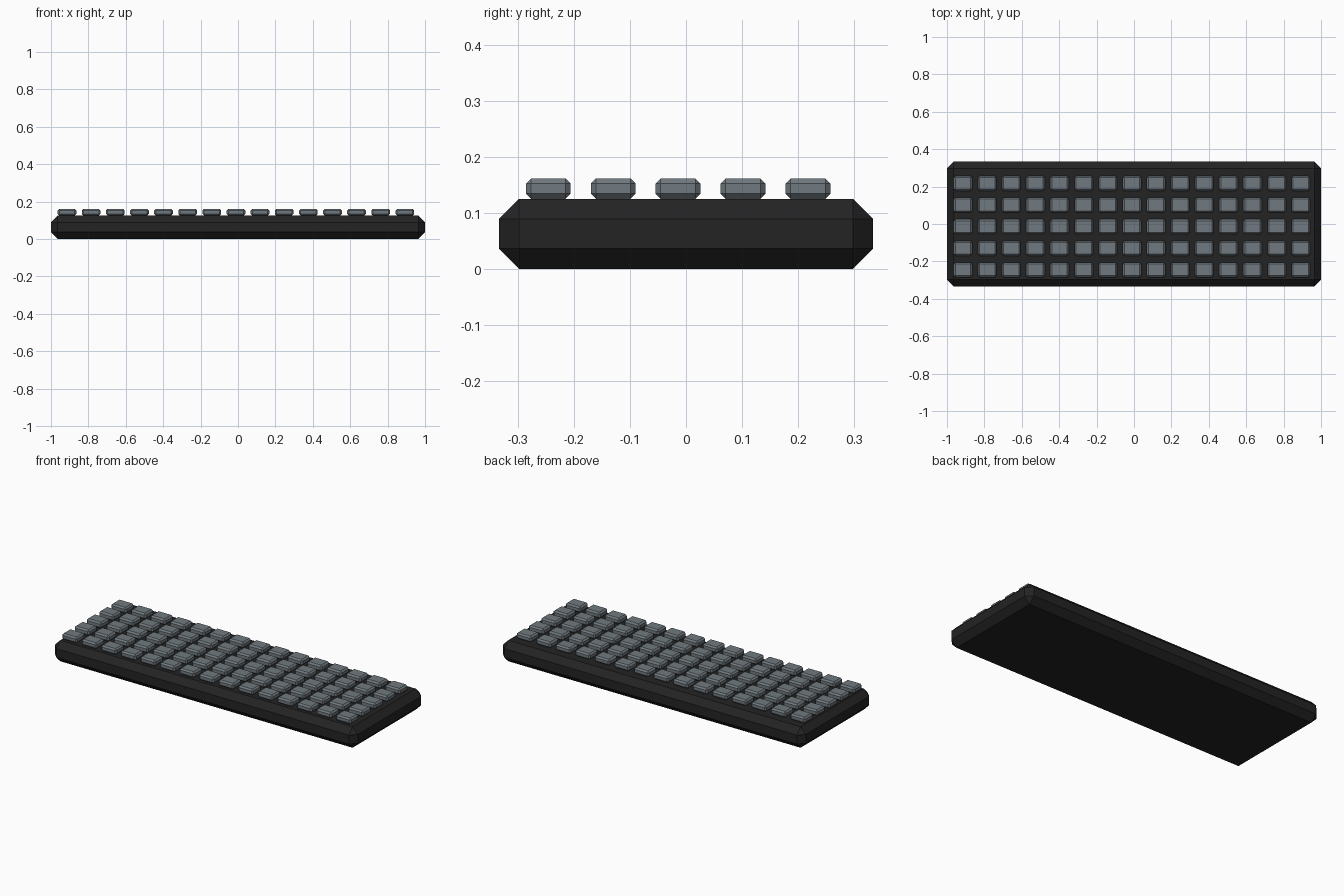
import bpy, bmesh
from mathutils import Matrix, Vector

if "Cube" in bpy.data.objects:
    bpy.data.objects.remove(bpy.data.objects["Cube"])


def material(name, rgb):
    m = bpy.data.materials.new(name)
    m.diffuse_color = (*rgb, 1.0)
    m.use_nodes = True
    m.node_tree.nodes["Principled BSDF"].inputs["Base Color"].default_value = m.diffuse_color
    return m


def chamfered_box(size, centre, chamfer):
    """Box mesh with every edge cut by a single flat chamfer."""
    bm = bmesh.new()
    mat = Matrix.Translation(centre) @ Matrix.Diagonal((*size, 1.0))
    bmesh.ops.create_cube(bm, size=1.0, matrix=mat)
    bmesh.ops.bevel(bm, geom=bm.edges[:], offset=chamfer, offset_type='OFFSET',
                    segments=1, affect='EDGES', clamp_overlap=True)
    return bm


def make_mesh(name, bm, mat):
    me = bpy.data.meshes.new(name)
    bm.to_mesh(me)
    bm.free()
    me.materials.append(mat)
    return me


def place(name, me, loc=(0, 0, 0)):
    ob = bpy.data.objects.new(name, me)
    ob.location = loc
    bpy.context.collection.objects.link(ob)
    return ob


black = material("case_black", (0.017, 0.017, 0.017))
grey = material("key_grey", (0.165, 0.195, 0.215))

# Case: slab with wide chamfers
case = chamfered_box((2.0, 0.667, 0.125), Vector((0, 0, 0.0625)), 0.036)
place("case", make_mesh("case", case, black))

# Keys: 5 rows of 15 chamfered caps sharing one mesh, slightly off centre
cap = make_mesh("keycap", chamfered_box((0.1, 0.08, 0.036), Vector((0, 0, 0)), 0.009), grey)
for row in range(5):
    for col in range(15):
        place(f"key_{row + 1}_{col + 1}", cap,
              (-0.914 + col * 0.129, -0.2455 + row * 0.1157, 0.143))
